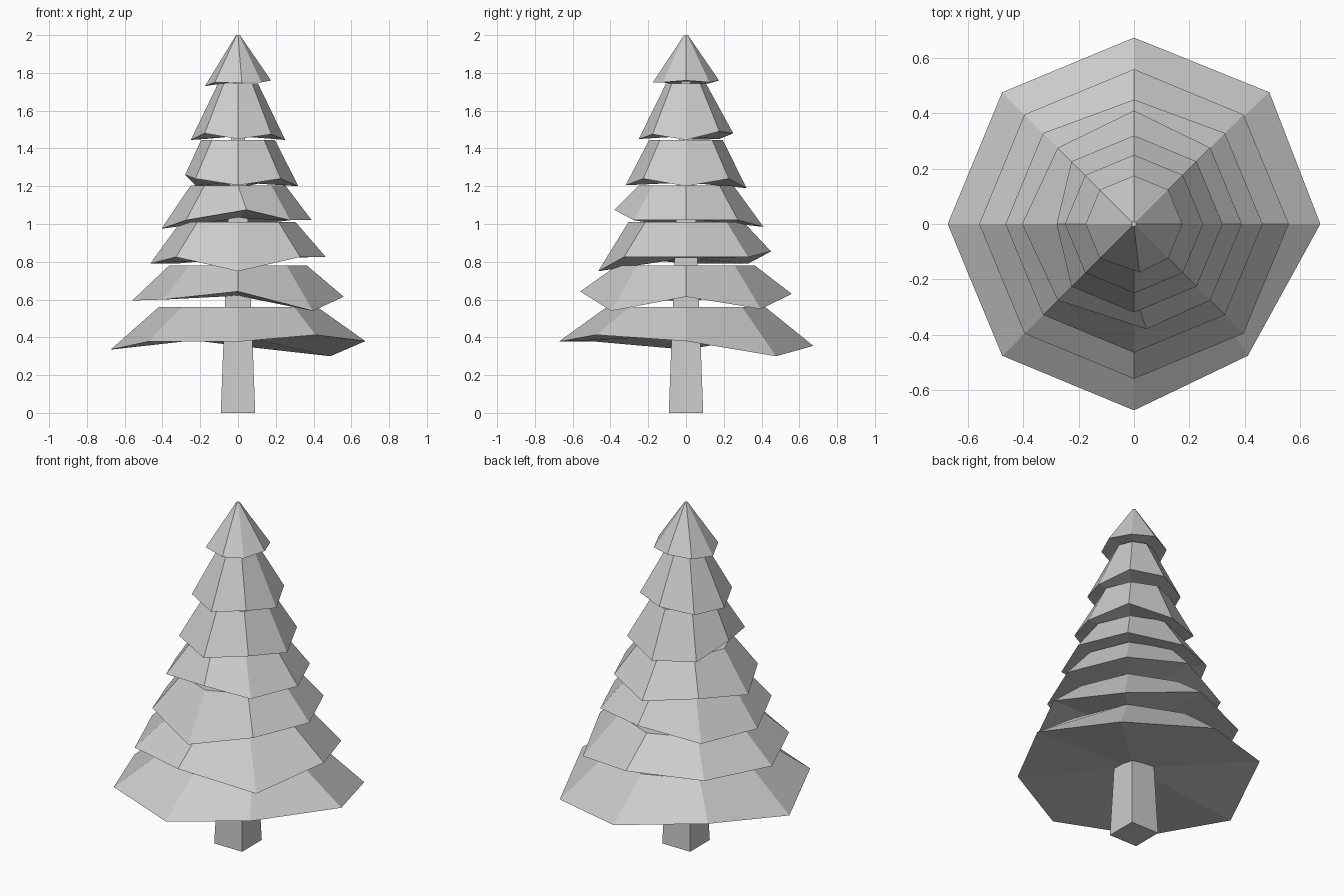
import bpy
import bmesh
from math import cos, sin, tau

default_cube = bpy.data.objects.get("Cube")
if default_cube:
    bpy.data.objects.remove(default_cube, do_unlink=True)

# One plain grey for the whole tree
grey = bpy.data.materials.new("plain_grey")
grey.use_nodes = True
colour = (0.6, 0.6, 0.6, 1)
grey.diffuse_color = colour
grey.node_tree.nodes["Principled BSDF"].inputs["Base Color"].default_value = colour


def ring(bm, radius, heights, turn=0.0):
    """Add a ring of vertices, one for each height, counter-clockwise from +x."""
    count = len(heights)
    return [bm.verts.new((radius * cos(tau * (i + turn) / count),
                          radius * sin(tau * (i + turn) / count), z))
            for i, z in enumerate(heights)]


def frustum(name, low_radius, low_heights, centre, top_radius, top_height,
            turn=0.0, nudges={}):
    """Flat-shaded frustum; its uneven rim is closed by a fan to the centre height.
    Nudges move single rim corners sideways."""
    bm = bmesh.new()
    count = len(low_heights)
    low = ring(bm, low_radius, low_heights, turn)
    top = ring(bm, top_radius, [top_height] * count, turn)
    for corner, (dx, dy) in nudges.items():
        low[corner].co.x += dx
        low[corner].co.y += dy
    hub = bm.verts.new((0, 0, centre))
    for i in range(count):
        j = (i + 1) % count
        bm.faces.new((low[i], low[j], top[j], top[i]))
        bm.faces.new((low[j], low[i], hub))
    bm.faces.new(top)
    mesh = bpy.data.meshes.new(name)
    bm.to_mesh(mesh)
    bm.free()
    mesh.materials.append(grey)
    obj = bpy.data.objects.new(name, mesh)
    bpy.context.collection.objects.link(obj)


# Square tapering trunk, running up inside the branches
frustum("trunk", 0.129, [0.0] * 4, 0.0, 0.03, 1.85, turn=0.5)

# Branch tiers from the ground up:
# rim radius, rim heights, underside centre, top radius, top height, nudged corners
E, NE, N, NW, W, SW, S, SE = range(8)
tiers = [
    (.674, (.38, .30, .355, .415, .335, .377, .377, .413), .41, .42, .56,
     {SE: (-.065, 0), NE: (.013, 0)}),
    (.56, (.615, .55, .63, .615, .595, .60, .643, .54), .62, .365, .78, {}),
    (.465, (.825, .825, .855, .79, .79, .825, .75, .825), .82, .305, 1.01,
     {N: (0, -.015)}),
    (.39, (1.02, 1.02, .985, 1.02, .975, 1.02, 1.075, 1.02), 1.03, .25, 1.205,
     {S: (.045, .01), N: (0, .02), W: (-.015, 0)}),
    (.32, (1.2, 1.24, 1.19, 1.205, 1.26, 1.24, 1.205, 1.24), 1.22, .195, 1.445,
     {W: (.04, 0)}),
    (.25, (1.445, 1.49, 1.48, 1.45, 1.445, 1.48, 1.45, 1.475), 1.465, .105, 1.745, {}),
    (.175, (1.76, 1.75, 1.76, 1.745, 1.73, 1.75, 1.75, 1.75), 1.755, .01, 2,
     {S: (.02, 0)}),
]
for number, (rim, heights, centre, top, top_height, nudges) in enumerate(tiers, 1):
    frustum(f"branch_tier_{number}", rim, heights, centre, top, top_height, nudges=nudges)
